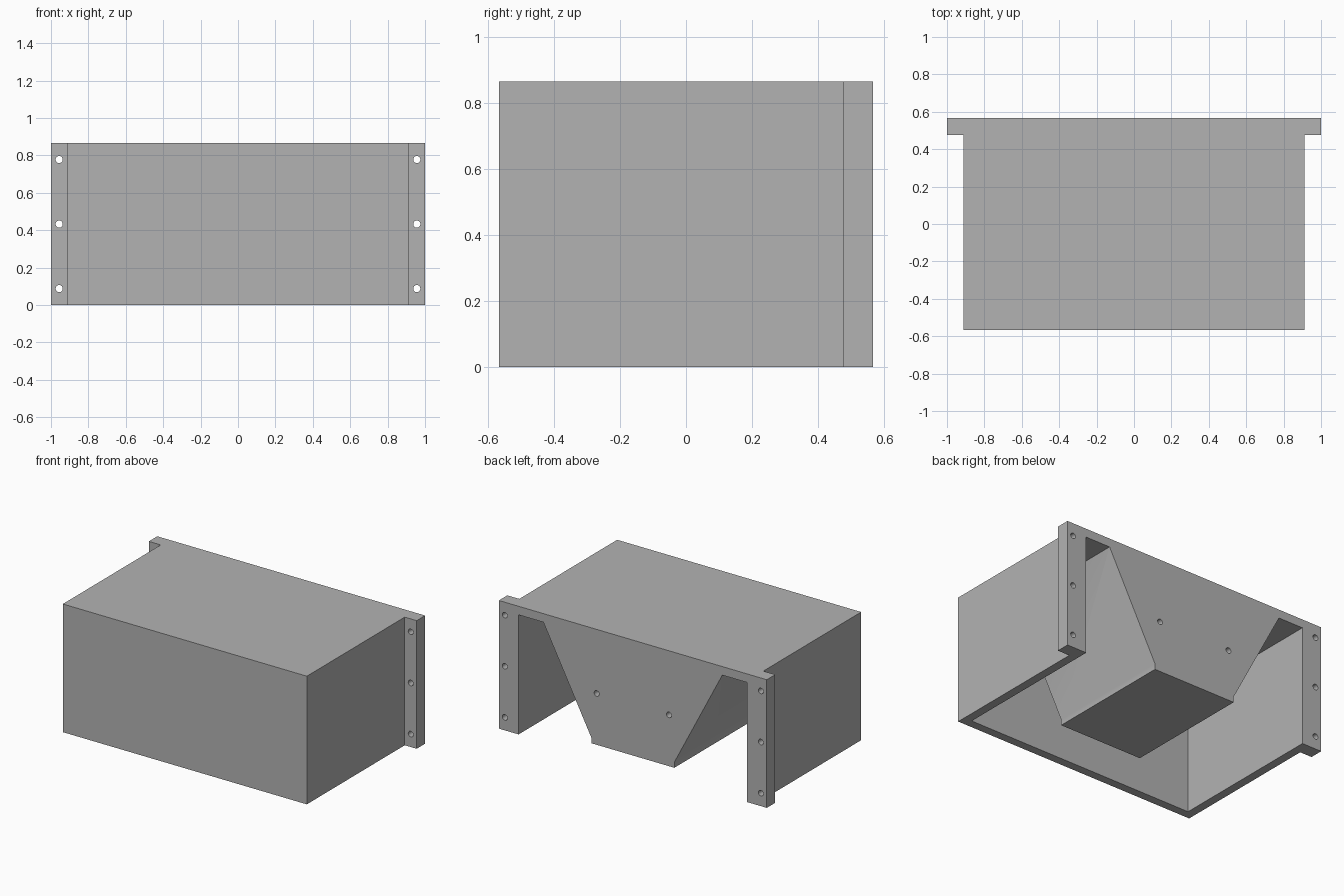
import bpy, bmesh, math
from mathutils import Matrix, Vector

cube = bpy.data.objects.get("Cube")
if cube:
    bpy.data.objects.remove(cube, do_unlink=True)

# Main dimensions
HEIGHT, DEPTH = 0.865, 0.567          # full height, half depth
BODY, FLANGE = 0.911, 1.0             # half widths
WALL, FLANGE_Y = 0.058, 0.477
CEILING = HEIGHT - WALL
INNER = BODY - WALL

grey = bpy.data.materials.new("plain grey")
grey.use_nodes = True
colour = (0.45, 0.45, 0.45, 1)
grey.diffuse_color = colour
grey.node_tree.nodes["Principled BSDF"].inputs["Base Color"].default_value = colour


def finish(name, bm):
    bmesh.ops.recalc_face_normals(bm, faces=bm.faces)
    mesh = bpy.data.meshes.new(name)
    bm.to_mesh(mesh)
    bm.free()
    mesh.materials.append(grey)
    ob = bpy.data.objects.new(name, mesh)
    bpy.context.collection.objects.link(ob)
    return ob


def prism(name, points, offset):
    """Extrude a closed outline along the offset vector."""
    bm = bmesh.new()
    face = bm.faces.new([bm.verts.new(p) for p in points])
    ext = bmesh.ops.extrude_face_region(bm, geom=[face])
    verts = [v for v in ext["geom"] if isinstance(v, bmesh.types.BMVert)]
    bmesh.ops.translate(bm, verts=verts, vec=Vector(offset))
    return finish(name, bm)


def mirrored(half):
    """Complete a symmetric outline from its right-hand half."""
    return half + [(-x, v) for x, v in reversed(half)]


def combine(target, tool, operation):
    mod = target.modifiers.new(operation.title(), "BOOLEAN")
    mod.object, mod.operation, mod.solver = tool, operation, "EXACT"
    bpy.context.view_layer.objects.active = target
    bpy.ops.object.modifier_apply(modifier=mod.name)
    bpy.data.objects.remove(tool, do_unlink=True)


# Outer housing with side flanges
plan = mirrored([(BODY, -DEPTH), (BODY, FLANGE_Y), (FLANGE, FLANGE_Y), (FLANGE, DEPTH)])
housing = prism("housing", [(x, y, 0) for x, y in plan], (0, 0, HEIGHT))

# Hollow interior, open below and at the back
front_inside = WALL - DEPTH
cavity = mirrored([(INNER, -0.2), (INNER, CEILING)])
combine(housing, prism("cavity_cutter", [(x, front_inside, z) for x, z in cavity], (0, 2, 0)),
        "DIFFERENCE")

# Tapered block hanging from the ceiling
block_front = -0.315
taper = mirrored([(0.31, 0.086), (0.31, 0.124), (0.668, CEILING), (0.668, CEILING + 0.02)])
combine(housing, prism("hanging_block", [(x, block_front, z) for x, z in taper],
                       (0, DEPTH - block_front, 0)), "UNION")

# Screw holes: three through each flange, two blind ones in the block
middle = HEIGHT / 2
holes = [(0.956, middle + dz, 0.15) for dz in (-0.345, 0, 0.345)] + [(0.27, middle, 0.2)]
bm = bmesh.new()
for x, z, deep in holes:
    for side in (-1, 1):
        place = Matrix.Translation((side * x, DEPTH, z)) @ Matrix.Rotation(math.pi / 2, 4, "X")
        bmesh.ops.create_cone(bm, cap_ends=True, segments=24, radius1=0.019, radius2=0.019,
                              depth=2 * deep, matrix=place)
combine(housing, finish("hole_cutter", bm), "DIFFERENCE")

# Smooth hole walls, crisp edges
bpy.ops.object.select_all(action="DESELECT")
housing.select_set(True)
bpy.context.view_layer.objects.active = housing
bpy.ops.object.shade_smooth_by_angle(angle=math.radians(30))
